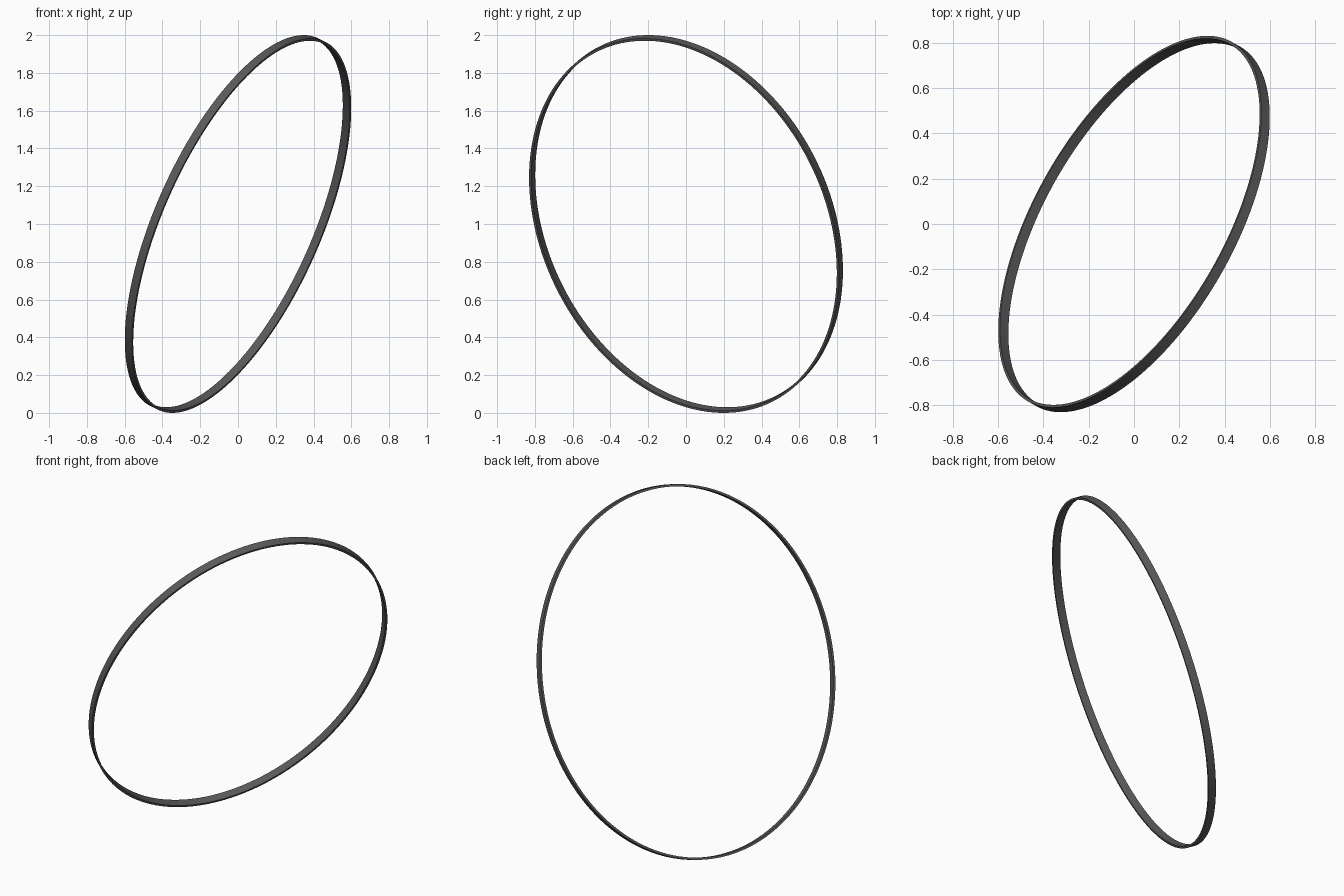
import bpy, bmesh, math
from mathutils import Matrix, Vector

if "Cube" in bpy.data.objects:
    bpy.data.objects.remove(bpy.data.objects["Cube"])

# Principal axes of the tilted oval (long half-axis, short half-axis, plane normal)
long_axis = Vector((0.364, -0.214, 0.991))
short_axis = Vector((0.451, 0.793, 0.0))
a, b = long_axis.length, short_axis.length
ex = long_axis.normalized()
ez = ex.cross(short_axis).normalized()
ey = ez.cross(ex)

SEGMENTS = 160
WIDTH = 0.046      # band width along the plane normal
THICK = 0.013      # radial thickness

# Rectangular band section: (radial inset, height)
section = [(0, -WIDTH / 2), (0, WIDTH / 2), (THICK, WIDTH / 2), (THICK, -WIDTH / 2)]

# Oval hoop swept around its own plane
bm = bmesh.new()
rings = []
for i in range(SEGMENTS):
    t = 2 * math.pi * i / SEGMENTS
    rings.append([bm.verts.new(((a - d) * math.cos(t), (b - d) * math.sin(t), h))
                  for d, h in section])
for i in range(SEGMENTS):
    r, s = rings[i], rings[(i + 1) % SEGMENTS]
    for j in range(4):
        k = (j + 1) % 4
        bm.faces.new((r[j], s[j], s[k], r[k]))
bmesh.ops.recalc_face_normals(bm, faces=bm.faces)

# Tilt it and stand it on the floor
tilt = Matrix((ex, ey, ez)).transposed().to_4x4()
bm.transform(tilt)
lowest = min(v.co.z for v in bm.verts)
bm.transform(Matrix.Translation((0, 0, -lowest)))

mesh = bpy.data.meshes.new("oval_hoop")
bm.to_mesh(mesh)
bm.free()
hoop = bpy.data.objects.new("oval_hoop", mesh)
bpy.context.collection.objects.link(hoop)

# Dark finish
mat = bpy.data.materials.new("dark_finish")
mat.diffuse_color = (0.1, 0.1, 0.1, 1)
mat.use_nodes = True
mat.node_tree.nodes["Principled BSDF"].inputs["Base Color"].default_value = mat.diffuse_color
mesh.materials.append(mat)

bpy.context.view_layer.objects.active = hoop
hoop.select_set(True)
bpy.ops.object.shade_smooth_by_angle(angle=math.radians(30))
